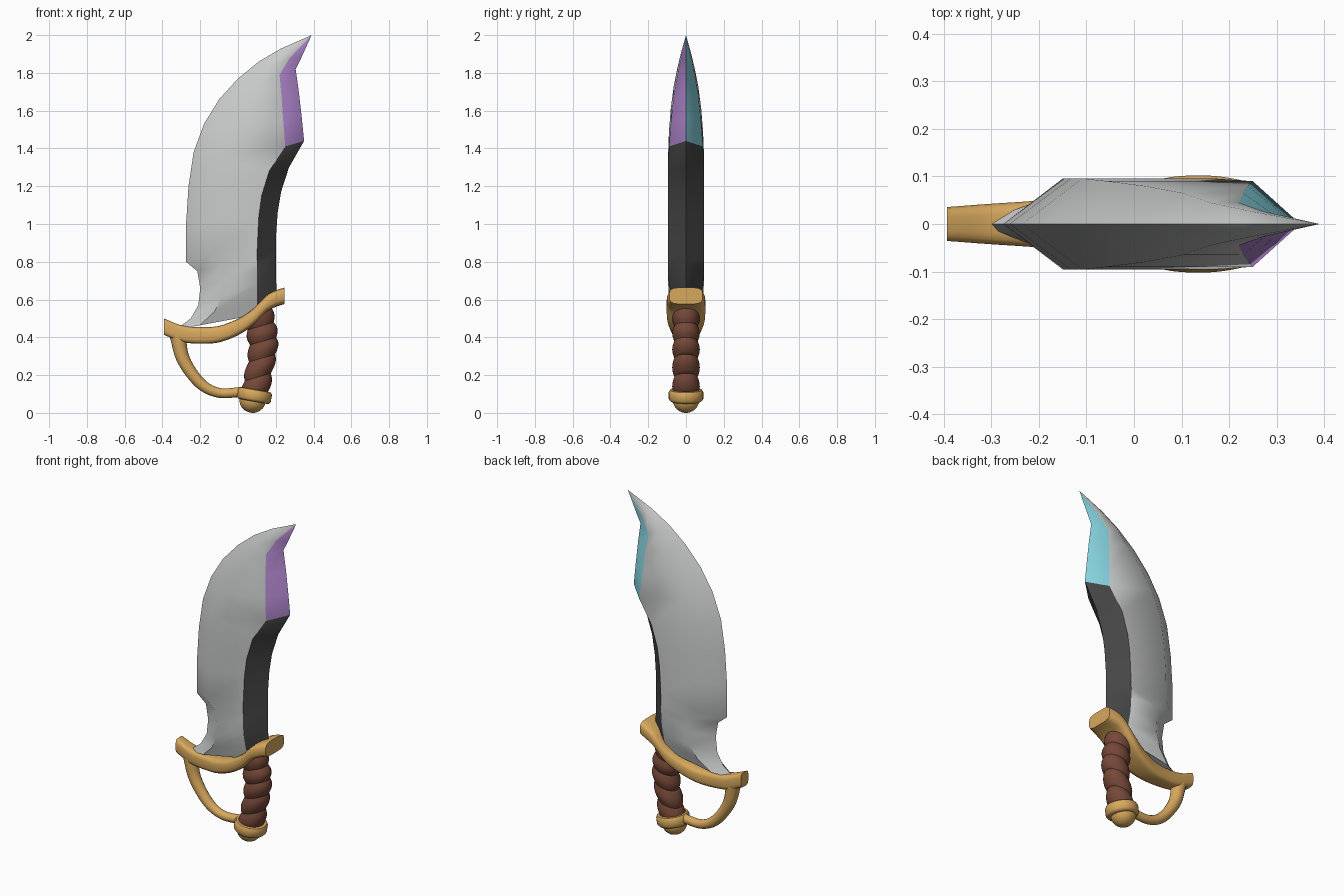
import bpy, bmesh, math
from mathutils import Vector

cube = bpy.data.objects.get("Cube")
if cube:
    bpy.data.objects.remove(cube, do_unlink=True)


def material(name, r, g, b):
    m = bpy.data.materials.new(name)
    m.use_nodes = True
    m.diffuse_color = (r, g, b, 1)
    m.node_tree.nodes["Principled BSDF"].inputs["Base Color"].default_value = (r, g, b, 1)
    return m


STEEL = material("steel grey", .58, .59, .585)
DARK = material("dark spine", .06, .06, .06)
PURPLE = material("purple", .44, .24, .62)
TEAL = material("teal", .24, .65, .74)
GOLD = material("gold", .68, .39, .11)
LEATHER = material("brown leather", .18, .065, .04)


def shade(obj, angle):
    bpy.ops.object.select_all(action="DESELECT")
    obj.select_set(True)
    bpy.context.view_layer.objects.active = obj
    bpy.ops.object.shade_smooth_by_angle(angle=math.radians(angle))


def loft(name, rings, mats, angle=45, rule=lambda row, seg: 0):
    """Skin a list of equal closed rings, with capped ends."""
    bm = bmesh.new()
    rows = [[bm.verts.new(p) for p in ring] for ring in rings]
    n = len(rows[0])
    for i in range(len(rows) - 1):
        for j in range(n):
            k = (j + 1) % n
            f = bm.faces.new((rows[i][j], rows[i][k], rows[i + 1][k], rows[i + 1][j]))
            f.material_index = rule(i, j)
    bm.faces.new(rows[0])
    bm.faces.new(rows[-1])
    bmesh.ops.remove_doubles(bm, verts=bm.verts, dist=1e-4)
    bmesh.ops.recalc_face_normals(bm, faces=bm.faces)
    mesh = bpy.data.meshes.new(name)
    bm.to_mesh(mesh)
    bm.free()
    obj = bpy.data.objects.new(name, mesh)
    bpy.context.collection.objects.link(obj)
    for m in mats:
        mesh.materials.append(m)
    shade(obj, angle)
    return obj


def spline(pts, steps):
    """Catmull-Rom samples through the points."""
    pts = [Vector(p) for p in pts]
    ext = [2 * pts[0] - pts[1]] + pts + [2 * pts[-1] - pts[-2]]
    out = []
    for a, b, c, d in zip(ext, ext[1:], ext[2:], ext[3:]):
        for s in range(steps):
            t = s / steps
            out.append(.5 * (2 * b + (c - a) * t + (2 * a - 5 * b + 4 * c - d) * t * t
                             + (3 * b - a - 3 * c + d) * t ** 3))
    return out + [pts[-1]]


def disc(center, tilt, rx, ry, n=28):
    """Ring around an axis, tipped in the xz plane."""
    out = []
    for i in range(n):
        a = math.tau * i / n
        u = rx * math.cos(a)
        out.append(center + Vector((u * math.cos(tilt), ry * math.sin(a), u * math.sin(tilt))))
    return out


# Blade: cutting edge, back corner, spine ridge (x, z each)
edge = [(-.33, .44), (-.25, .5), (-.21, .57), (-.2, .66), (-.215, .75), (-.275, .8), (-.275, 1),
        (-.262, 1.2), (-.235, 1.38), (-.18, 1.53), (-.1, 1.66), (0, 1.77), (.11, 1.86),
        (.23, 1.93), (.39, 2)]
back = [(.1, .52), (.1, .6), (.1, .68), (.1, .76), (.1, .82), (.103, .9), (.11, 1.04),
        (.125, 1.15), (.165, 1.28), (.25, 1.41), (.24, 1.54), (.23, 1.68), (.22, 1.79),
        (.275, 1.88), (.39, 2)]
ridge = [(.2, .58), (.205, .65), (.2, .72), (.2, .8), (.2, .86), (.2, .92), (.21, 1.06),
         (.228, 1.17), (.27, 1.3), (.35, 1.44), (.338, 1.56), (.322, 1.7), (.305, 1.82),
         (.335, 1.88), (.39, 2)]
thick = [.048, .07, .09] + [.096] * 6 + [.09, .08, .065, .045, .026, 0]
rings = []
for e, b, r, t in zip(edge, back, ridge, thick):
    e, b = Vector(e), Vector(b)
    d = b - e
    m = e + d * min(.45, .13 / max(d.length, .01))
    rings.append([(e.x, 0, e.y), (m.x, -t, m.y), (b.x, -t, b.y),
                  (r[0], 0, r[1]), (b.x, t, b.y), (m.x, t, m.y)])


def blade_rule(row, seg):
    if seg not in (2, 3):
        return 0
    return 1 if row < 9 else seg


loft("blade", rings, [STEEL, DARK, PURPLE, TEAL], 42, blade_rule)

# Crossguard: x, z, half width
guard = spline([(-.393, .457, .036), (-.3, .42, .043), (-.2, .41, .05), (-.1, .417, .062),
                (0, .455, .082), (.08, .508, .1), (.15, .578, .103), (.2, .605, .098),
                (.247, .62, .088)], 4)
rings = []
for x, z, w in guard:
    ring = []
    for i in range(16):
        a = math.tau * (i + .5) / 16
        c, s = math.cos(a), math.sin(a)
        ring.append((x, w * math.copysign(abs(c) ** .5, c),
                     z + .044 * math.copysign(abs(s) ** .5, s)))
    rings.append(ring)
loft("crossguard", rings, [GOLD], 50)

# Knuckle bow: x, z, radius
path = spline([(-.32, .41, .042), (-.288, .28, .035), (-.2, .157, .03), (-.1, .106, .026),
               (.03, .112, .026)], 6)
rings = []
for i, (x, z, r) in enumerate(path):
    a, b = path[max(i - 1, 0)], path[min(i + 1, len(path) - 1)]
    tilt = math.atan2(b.y - a.y, b.x - a.x) + math.pi / 2
    rings.append(disc(Vector((x, 0, z)), tilt, r, r, 14))
loft("knuckle_bow", rings, [GOLD])

# Grip: overlapping tilted leather bands along a bent axis
axis = spline([(.09, 0, .09), (.105, 0, .19), (.127, 0, .29), (.133, 0, .38),
               (.12, 0, .46), (.098, 0, .55)], 6)
for band in range(5):
    span = axis[band * 6:band * 6 + 7]
    rings = []
    for k, c in enumerate(span):
        r = .068 + .017 * math.sin(math.pi * (k + .5) / 7)
        rings.append(disc(c, math.radians(16), r, r * .86))
    loft("grip_band_%d" % (band + 1), rings, [LEATHER], 50)


def turned(name, center, tilt, profile):
    """Lathe a (height, radius) profile about a tipped axis."""
    up = Vector((-math.sin(tilt), 0, math.cos(tilt)))
    loft(name, [disc(center + up * h, tilt, r, r) for h, r in profile], [GOLD], 50)


# Pommel collar and ball
lean = math.radians(-10)
turned("pommel_collar", Vector((.086, 0, .092)), lean,
       [(-.032, .07), (-.03, .083), (-.018, .092), (.018, .092), (.03, .085), (.032, .07)])
arc = [math.pi * i / 12 for i in range(13)]
turned("pommel_ball", Vector((.077, 0, .068)), lean,
       [(-.068 * math.cos(a), .07 * math.sin(a)) for a in arc])
